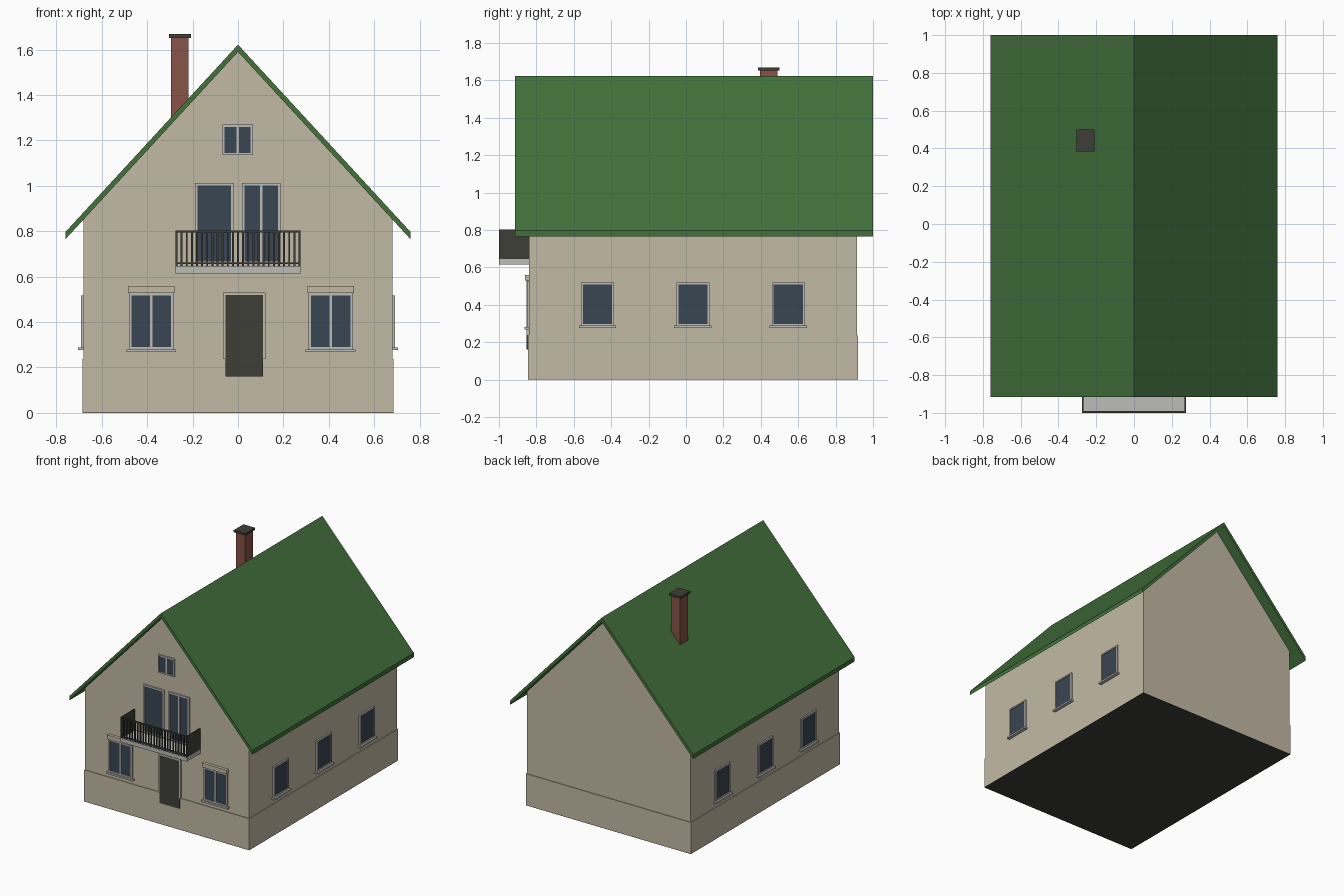
import bpy, bmesh

if "Cube" in bpy.data.objects:
    bpy.data.objects.remove(bpy.data.objects["Cube"])


def lin(c):
    c /= 255
    return c / 12.92 if c <= 0.04045 else ((c + 0.055) / 1.055) ** 2.4


def material(name, r, g, b):
    m = bpy.data.materials.new(name)
    m.diffuse_color = (lin(r), lin(g), lin(b), 1)
    m.use_nodes = True
    m.node_tree.nodes["Principled BSDF"].inputs["Base Color"].default_value = m.diffuse_color
    return m


PLASTER = material("plaster_beige", 196, 186, 165)
GREEN = material("roof_green", 66, 113, 59)
DARK = material("charcoal", 62, 62, 56)
GLASS = material("window_glass", 56, 70, 83)
TRIM = material("trim_grey", 188, 188, 184)
BRICK = material("chimney_brick", 136, 83, 71)


def make(name, bm, mat):
    bmesh.ops.recalc_face_normals(bm, faces=bm.faces)
    mesh = bpy.data.meshes.new(name)
    bm.to_mesh(mesh)
    bm.free()
    mesh.materials.append(mat)
    ob = bpy.data.objects.new(name, mesh)
    bpy.context.collection.objects.link(ob)
    return ob


def boxes(name, mat, spans):
    """One object from boxes given as (x0, x1, y0, y1, z0, z1)."""
    bm = bmesh.new()
    for x0, x1, y0, y1, z0, z1 in spans:
        vs = bmesh.ops.create_cube(bm, size=1)["verts"]
        for v in vs:
            v.co = ((x0 + x1) / 2 + v.co.x * (x1 - x0),
                    (y0 + y1) / 2 + v.co.y * (y1 - y0),
                    (z0 + z1) / 2 + v.co.z * (z1 - z0))
    return make(name, bm, mat)


def prism(name, mat, outline, y0, y1):
    """Extrude an x-z outline along y."""
    bm = bmesh.new()
    face = bm.faces.new([bm.verts.new((x, y0, z)) for x, z in outline])
    new = bmesh.ops.extrude_face_region(bm, geom=[face])["geom"]
    for v in new:
        if isinstance(v, bmesh.types.BMVert):
            v.co.y = y1
    return make(name, bm, mat)


WX, FRONT, BACK = 0.68, -0.84, 0.915


def on_wall(side, u0, u1, z0, z1, d0, d1):
    """Box on a wall: u runs along it, d is the distance outwards."""
    if side == "front":
        return (u0, u1, FRONT - d1, FRONT - d0, z0, z1)
    if side == "right":
        return (WX + d0, WX + d1, u0, u1, z0, z1)
    return (-WX - d1, -WX - d0, u0, u1, z0, z1)


def window(name, side, u0, u1, z0, z1, t=0.01, panes=1, sill=False):
    """Raised frame with optional mullion, glass and sill."""
    bars = [(u0, u0 + t, z0, z1), (u1 - t, u1, z0, z1),
            (u0 + t, u1 - t, z1 - t, z1), (u0 + t, u1 - t, z0, z0 + t)]
    if panes == 2:
        m = (u0 + u1) / 2
        bars.append((m - 0.006, m + 0.006, z0 + t, z1 - t))
    boxes(name + "_frame", TRIM, [on_wall(side, *b, -0.005, 0.011) for b in bars])
    boxes(name + "_glass", GLASS,
          [on_wall(side, u0 + t / 2, u1 - t / 2, z0 + t / 2, z1 - t / 2, -0.004, 0.006)])
    if sill:
        boxes(name + "_sill", TRIM,
              [on_wall(side, u0 - 0.012, u1 + 0.012, z0 - 0.012, z0, -0.005, 0.024)])


# House body, plinth and dark base plate
prism("walls", PLASTER, [(-WX, 0.01), (WX, 0.01), (WX, 0.852), (0, 1.59), (-WX, 0.852)],
      FRONT, BACK)
boxes("plinth", PLASTER, [(-0.685, 0.685, -0.845, 0.92, 0.002, 0.237)])
boxes("base_plate", DARK, [(-0.685, 0.685, -0.845, 0.92, 0, 0.002)])

# Gable roof
prism("roof", GREEN, [(-0.76, 0.765), (0, 1.59), (0.76, 0.765),
                      (0.76, 0.797), (0, 1.622), (-0.76, 0.797)], -0.915, 1.0)

# Chimney with cap
boxes("chimney", BRICK, [(-0.295, -0.217, 0.395, 0.49, 1.2, 1.652)])
boxes("chimney_cap", DARK, [(-0.305, -0.208, 0.385, 0.5, 1.652, 1.668)])

# Ground floor front windows with shutter boxes above
for name, c in (("front_window_left", -0.382), ("front_window_right", 0.408)):
    window(name, "front", c - 0.098, c + 0.098, 0.28, 0.527, 0.011, 2, True)
    boxes(name + "_shutter_box", PLASTER,
          [on_wall("front", c - 0.102, c + 0.102, 0.529, 0.56, -0.005, 0.022)])

# Front door and its surround
boxes("front_door", DARK, [on_wall("front", -0.055, 0.11, 0.16, 0.52, -0.005, 0.012)])
boxes("door_surround", PLASTER,
      [on_wall("front", -0.066, -0.055, 0.237, 0.531, -0.005, 0.014),
       on_wall("front", 0.11, 0.121, 0.237, 0.531, -0.005, 0.014),
       on_wall("front", -0.055, 0.11, 0.52, 0.531, -0.005, 0.014)])

# Balcony doors and attic window
window("balcony_door_left", "front", -0.19, -0.02, 0.655, 1.013, 0.011)
window("balcony_door_right", "front", 0.018, 0.188, 0.655, 1.013, 0.011, 2)
window("attic_window", "front", -0.069, 0.066, 1.135, 1.27, 0.01, 2)

# Side windows
for side in ("left", "right"):
    for i, c in enumerate((-0.473, 0.037, 0.547)):
        window(f"{side}_window_{i + 1}", side, c - 0.088, c + 0.088, 0.288, 0.518, 0.01, 1, True)

# Balcony slab, solid side panels, rails and balusters
BX, BY = 0.275, -1.0
boxes("balcony_slab", TRIM, [(-BX, BX, BY, FRONT + 0.005, 0.615, 0.645)])
boxes("balcony_side_panels", DARK,
      [(s * (BX - 0.004) - 0.004, s * (BX - 0.004) + 0.004, BY, FRONT, 0.645, 0.803)
       for s in (-1, 1)])
boxes("balcony_rails", DARK, [(-BX, BX, BY, BY + 0.01, 0.795, 0.803),
                              (-BX, BX, BY, BY + 0.01, 0.655, 0.663)])
count = 24
step = 2 * (BX - 0.004) / count
boxes("balcony_balusters", DARK,
      [(-BX + 0.004 + i * step - 0.004, -BX + 0.004 + i * step + 0.004,
        BY + 0.001, BY + 0.009, 0.645, 0.796) for i in range(1, count)])
